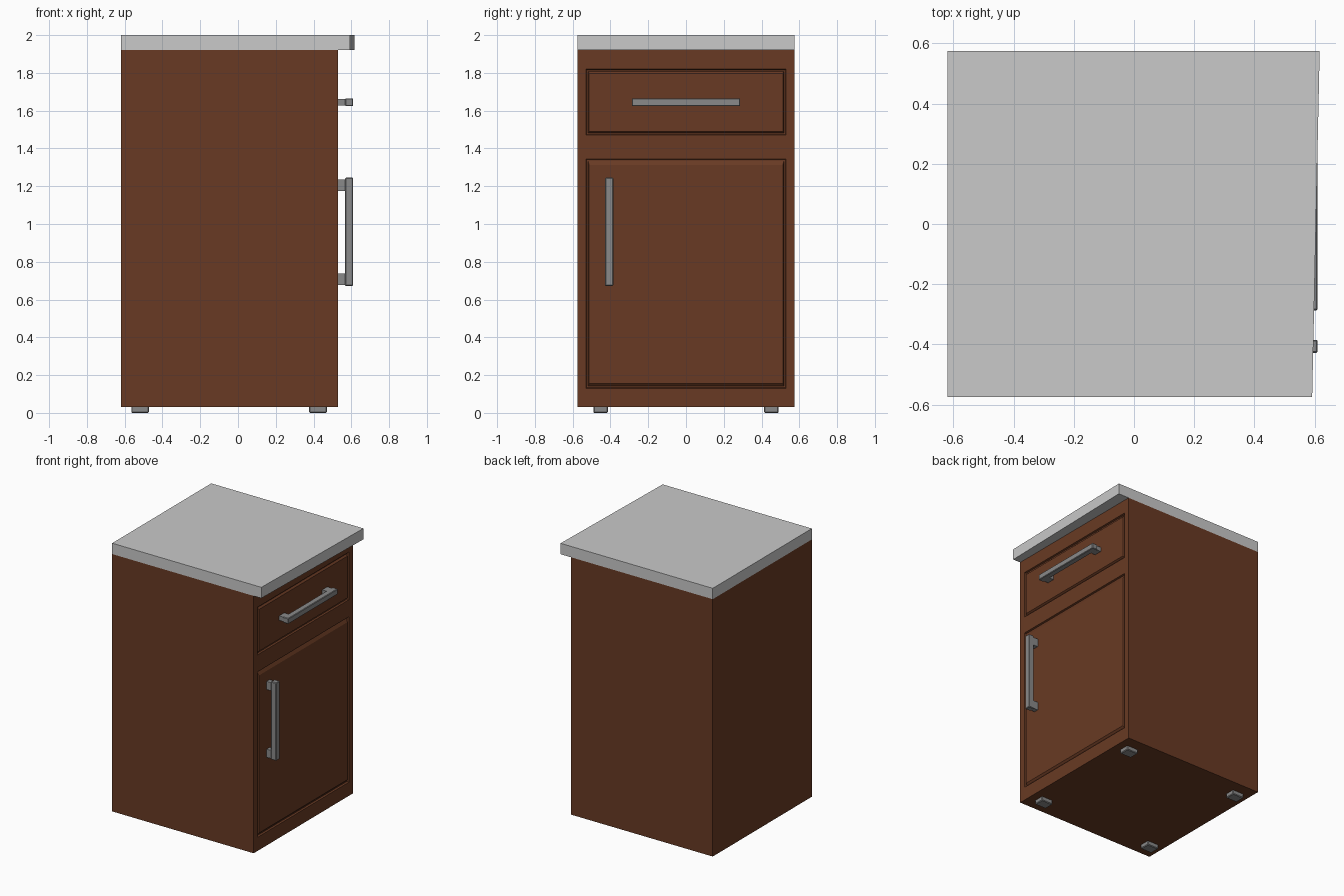
import bpy
import bmesh
from mathutils import Vector

cube = bpy.data.objects.get("Cube")
if cube:
    bpy.data.objects.remove(cube, do_unlink=True)


def material(name, rgb):
    mat = bpy.data.materials.new(name)
    mat.use_nodes = True
    mat.diffuse_color = (*rgb, 1)
    mat.node_tree.nodes["Principled BSDF"].inputs["Base Color"].default_value = (*rgb, 1)
    return mat


wood = material("brown wood", (0.14, 0.042, 0.017))
stone = material("pale stone", (0.585, 0.585, 0.585))
metal = material("grey metal", (0.255, 0.255, 0.255))


def box_mesh(low, high):
    low, high = Vector(low), Vector(high)
    bm = bmesh.new()
    bmesh.ops.create_cube(bm, size=1)
    for v in bm.verts:
        v.co = (low + high) / 2 + v.co * (high - low)
    return bm


def finish(bm, name, mat):
    mesh = bpy.data.meshes.new(name)
    bm.normal_update()
    bm.to_mesh(mesh)
    bm.free()
    obj = bpy.data.objects.new(name, mesh)
    obj.data.materials.append(mat)
    bpy.context.collection.objects.link(obj)
    return obj


def box(name, low, high, mat, bevel=0):
    obj = finish(box_mesh(low, high), name, mat)
    if bevel:
        mod = obj.modifiers.new("soft edges", "BEVEL")
        mod.width = bevel
        mod.segments = 1
    return obj


# Cabinet body, with its front (+x) cut into rails, drawer and door panels
FRONT = 0.53
bm = box_mesh((-0.62, -0.575, 0.03), (FRONT, 0.575, 1.92))


def front_faces():
    bm.normal_update()
    return [f for f in bm.faces if f.normal.x > 0.9]


cuts = [(Vector((0, 0, z)), (0, 0, 1)) for z in (0.13, 1.345, 1.47, 1.82)]
cuts += [(Vector((0, y, 0)), (0, 1, 0)) for y in (-0.53, 0.53)]
for point, normal in cuts:
    faces = front_faces()
    edges = {e for f in faces for e in f.edges}
    verts = {v for f in faces for v in f.verts}
    bmesh.ops.bisect_plane(bm, geom=faces + list(edges) + list(verts),
                           plane_co=point, plane_no=normal)


# Moulded groove around each panel: down, along, and back up
def mould(z_inside, z_low, z_high):
    panel = next(f for f in front_faces()
                 if abs(f.calc_center_median().y) < 0.1
                 and min(v.co.z for v in f.verts) < z_inside < max(v.co.z for v in f.verts))
    for thickness, depth in ((0.004, -0.012), (0.008, 0), (0.005, 0.012)):
        bmesh.ops.inset_region(bm, faces=[panel], thickness=thickness,
                               depth=depth, use_even_offset=True)
    middle = (z_low + z_high) / 2
    for v in panel.verts:
        v.co.x = FRONT
        v.co.z = z_low if v.co.z < middle else z_high


mould(0.7, 0.155, 1.312)
mould(1.65, 1.49, 1.797)
finish(bm, "cabinet_body", wood)

# Countertop, overhanging the front with a slightly skewed edge
bm = box_mesh((-0.62, -0.575, 1.92), (0.592, 0.575, 2.0))
for v in bm.verts:
    if v.co.x > 0 and v.co.y > 0:
        v.co.x = 0.617
finish(bm, "countertop", stone)

# Drawer handle: bar on two posts
box("drawer_handle_bar", (0.567, -0.287, 1.624), (0.61, 0.287, 1.665), metal, 0.004)
for side, y in (("right", -0.25), ("left", 0.25)):
    box(f"drawer_handle_post_{side}", (FRONT - 0.005, y - 0.03, 1.628),
        (0.57, y + 0.03, 1.661), metal)

# Door handle: upright bar on two posts
box("door_handle_bar", (0.567, -0.428, 0.672), (0.61, -0.385, 1.245), metal, 0.004)
for side, z in (("lower", 0.707), ("upper", 1.205)):
    box(f"door_handle_post_{side}", (FRONT - 0.005, -0.424, z - 0.03),
        (0.57, -0.389, z + 0.03), metal)

# Four small feet
for end, x in (("back", -0.518), ("front", 0.423)):
    for side, y in (("right", -0.452), ("left", 0.452)):
        box(f"foot_{end}_{side}", (x - 0.047, y - 0.038, 0),
            (x + 0.047, y + 0.038, 0.035), metal, 0.005)
